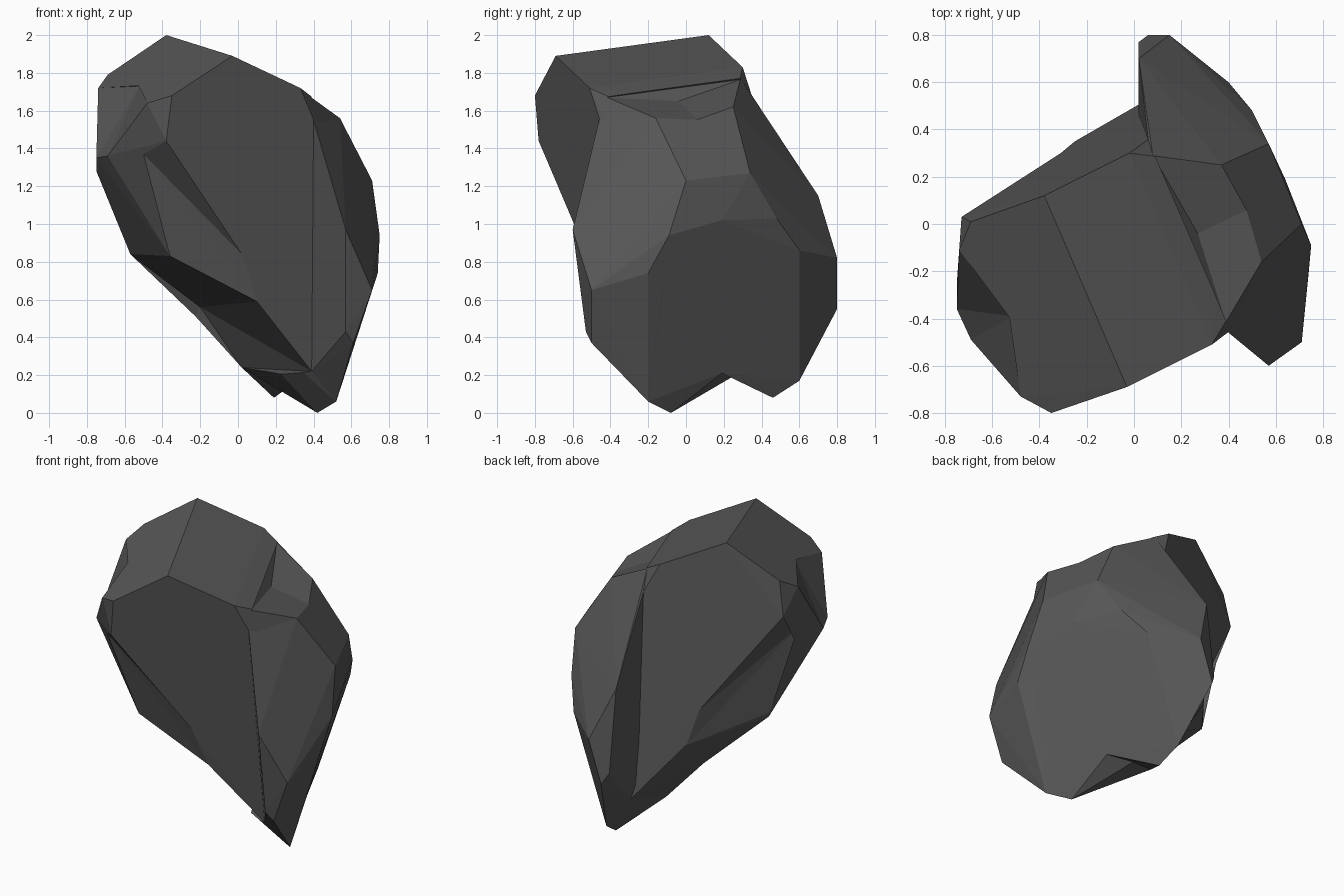
import bpy, bmesh

if "Cube" in bpy.data.objects:
    bpy.data.objects.remove(bpy.data.objects["Cube"])


def hull(name, points):
    """Faceted convex chunk wrapped around a few corner points."""
    bm = bmesh.new()
    for p in points:
        bm.verts.new(p)
    res = bmesh.ops.convex_hull(bm, input=bm.verts)
    loose = {g for g in res["geom_interior"] + res["geom_unused"]
             if isinstance(g, bmesh.types.BMVert)}
    bmesh.ops.delete(bm, geom=list(loose), context="VERTS")
    bmesh.ops.dissolve_limit(bm, angle_limit=0.03, verts=bm.verts, edges=bm.edges)
    bmesh.ops.recalc_face_normals(bm, faces=bm.faces)
    mesh = bpy.data.meshes.new(name)
    bm.to_mesh(mesh)
    bm.free()
    ob = bpy.data.objects.new(name, mesh)
    bpy.context.collection.objects.link(ob)
    return ob


def combine(target, other, operation):
    """Boolean another chunk into the rock, then discard it."""
    other.hide_render = True
    mod = target.modifiers.new(operation.lower(), "BOOLEAN")
    mod.operation, mod.solver, mod.object = operation, "EXACT", other
    deps = bpy.context.evaluated_depsgraph_get()
    mesh = bpy.data.meshes.new_from_object(target.evaluated_get(deps))
    target.modifiers.clear()
    target.data = mesh
    bpy.data.objects.remove(other)


# corners shared by neighbouring chunks
foot = [(.42, -.08, 0), (.52, -.2, .06)]
right_rim = [(.74, -.2, .74), (.75, -.09, .94), (.71, 0, 1.23), (.54, -.16, 1.56)]
back_rim = [(.64, .19, 1.02), (.64, .15, 1.26), (.57, .34, 1.27), (.37, .25, 1.62)]
back_seam = [(.08, .29, 1.77), (.06, .358, 1.65), (.04, .517, .35)]
notch = [(.37, .19, .21), (.02, .18, .24)]

# main body: thick leaning block between the flat front and back faces
rock = hull("rock", foot + right_rim + back_rim + back_seam + notch + [
    (-.38, .12, 2), (-.03, -.69, 1.89), (-.02, .3, 1.83),
    (.33, -.51, 1.72), (.4, -.46, 1.55), (.39, -.28, .22), (.1, -.454, .59),
    (.03, -.517, .83), (-.36, -.52, .83), (-.38, -.78, 1.44),
    (-.35, -.8, 1.68), (-.48, -.73, 1.64), (-.69, -.49, 1.36), (-.75, -.36, 1.35),
    (-.75, -.25, 1.28), (-.74, -.11, 1.72), (-.69, .01, 1.79), (-.73, .03, 1.57),
    (-.57, -.05, .84), (-.25, .35, .72), (-.31, .3, .95)])

# back slab standing proud of the back face
slab = hull("back_slab", back_rim + back_seam + notch + [
    (.02, .7, 1.15), (.15, .8, .82), (.06, .8, .55),
    (.02, .77, .62), (.16, .6, .17), (.19, .46, .08), (.4, .6, .86),
    (.5, .48, 1.03)])
combine(rock, slab, "UNION")

# front right wing
wing = hull("front_wing", foot + right_rim + [
    (.4, -.46, 1.55), (.57, -.6, .97), (.57, -.53, .43), (.61, -.5, .37),
    (.71, -.5, .65), (.39, -.28, .22)])
combine(rock, wing, "UNION")

# chips: upper right ledge, left shoulder, front groove, back groove, underside valley
chips = [
    [(.08, .29, 1.765), (.27, -.04, 1.65), (.39, -.42, 1.67), (.54, -.16, 1.56),
     (.48, .06, 1.55), (.37, .25, 1.62), (.6, .15, 2.1)],
    [(-.52, -.39, 1.73), (-.74, -.11, 1.72), (-.75, -.36, 1.35),
     (-.69, -.49, 1.36), (-.48, -.73, 1.64), (-1.1, -.8, 1.9)],
    [(-.38, -.78, 1.44), (.03, -.517, .83), (.1, -.454, .59), (-.36, -.52, .83),
     (-.5, -.65, 1.37), (-.4, -1, .95)],
    [(-.73, .03, 1.57), (-.31, .3, .95), (-.7, -.18, 1.42), (-.57, -.04, .84),
     (-.25, .35, .72), (-.85, .4, 1.1)],
    [(-.2, .19, .56), (.1, -.454, .59), (-.57, -.05, .84), (-.36, -.52, .83),
     (.02, .18, .24), (.39, -.28, .22), (-.5, -.4, 0)],
]
for points in chips:
    combine(rock, hull("chip_cutter", points), "DIFFERENCE")

# dark stone
stone = bpy.data.materials.new("dark_stone")
stone.diffuse_color = (.095, .095, .095, 1)
stone.use_nodes = True
stone.node_tree.nodes["Principled BSDF"].inputs["Base Color"].default_value = stone.diffuse_color
rock.data.materials.clear()
rock.data.materials.append(stone)
